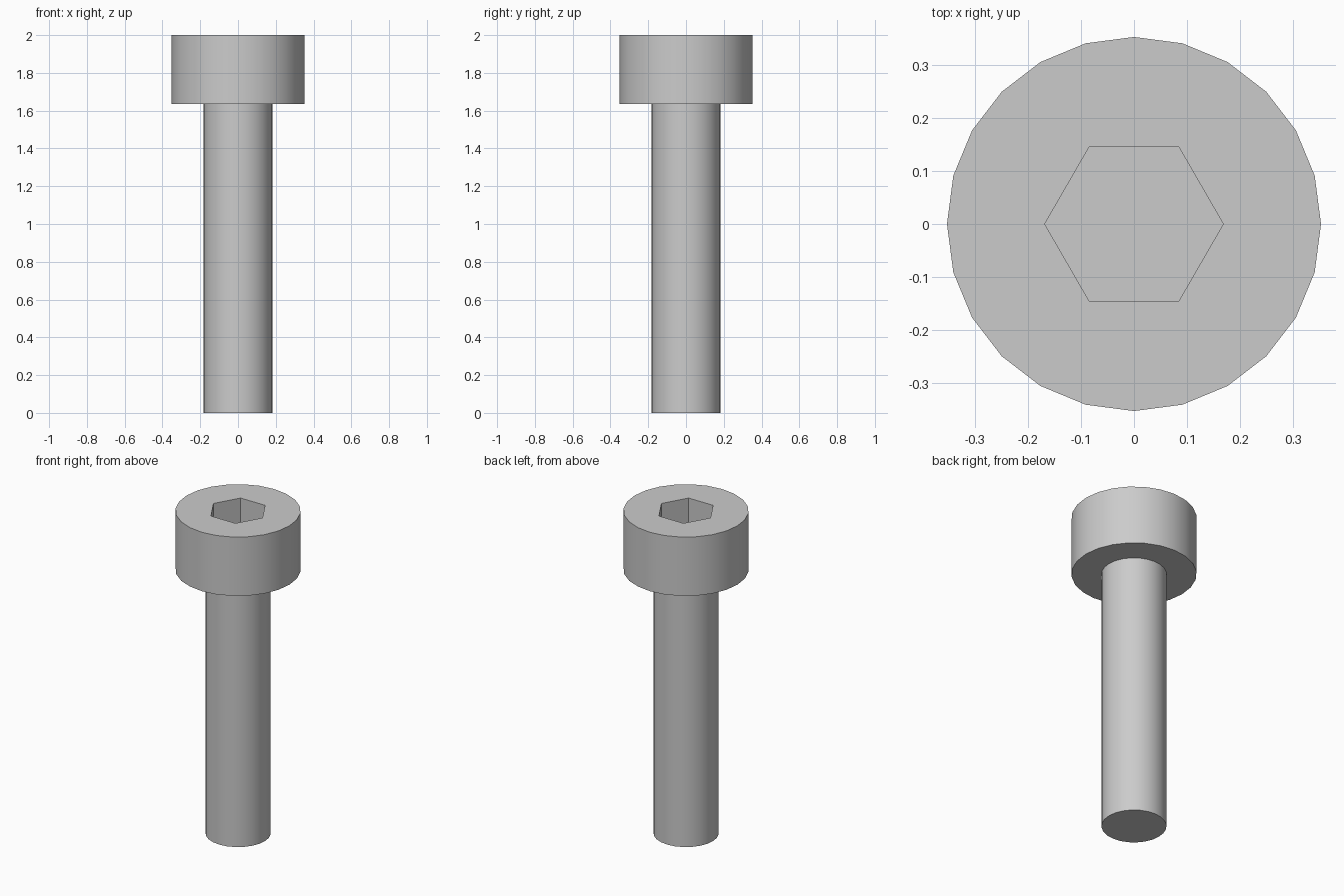
import bpy
import bmesh
import math

SIDES = 24
HEAD_R, SHAFT_R, HEX_R = 0.352, 0.183, 0.168
TOP, NECK, SOCKET_FLOOR = 2.0, 1.635, 1.81

cube = bpy.data.objects.get("Cube")
if cube:
    bpy.data.objects.remove(cube, do_unlink=True)

steel = bpy.data.materials.new("grey_steel")
steel.use_nodes = True
colour = (0.6, 0.6, 0.6, 1)
steel.diffuse_color = colour
steel.node_tree.nodes["Principled BSDF"].inputs["Base Color"].default_value = colour


def ring(bm, radius, z, sides):
    """Closed loop of vertices and edges, starting on +x."""
    verts = []
    for i in range(sides):
        a = math.tau * i / sides
        verts.append(bm.verts.new((radius * math.cos(a), radius * math.sin(a), z)))
    edges = [bm.edges.new((verts[i - 1], verts[i])) for i in range(sides)]
    return verts, edges


def walls(bm, low, high):
    """Side faces between two rings with equal vertex counts."""
    for i in range(len(low)):
        bm.faces.new((low[i - 1], low[i], high[i], high[i - 1]))


def finish(bm, name):
    bmesh.ops.recalc_face_normals(bm, faces=bm.faces[:])
    mesh = bpy.data.meshes.new(name)
    bm.to_mesh(mesh)
    bm.free()
    mesh.materials.append(steel)
    obj = bpy.data.objects.new(name, mesh)
    bpy.context.collection.objects.link(obj)
    bpy.ops.object.select_all(action='DESELECT')
    obj.select_set(True)
    bpy.context.view_layer.objects.active = obj
    bpy.ops.object.shade_smooth_by_angle(angle=math.radians(30))


# Head: flat top with a hexagonal socket, and an annular underside
bm = bmesh.new()
rim, rim_edges = ring(bm, HEAD_R, TOP, SIDES)
lower, lower_edges = ring(bm, HEAD_R, NECK, SIDES)
neck, neck_edges = ring(bm, SHAFT_R, NECK, SIDES)
mouth, mouth_edges = ring(bm, HEX_R, TOP, 6)
floor, _ = ring(bm, HEX_R, SOCKET_FLOOR, 6)
walls(bm, lower, rim)
walls(bm, neck, lower)
walls(bm, floor, mouth)
bm.faces.new(floor)
bmesh.ops.triangle_fill(bm, edges=rim_edges + mouth_edges, use_beauty=True)

# Shaft: plain cylinder welded to the head, closed at the tip
tip, _ = ring(bm, SHAFT_R, 0, SIDES)
walls(bm, tip, neck)
bm.faces.new(tip)
finish(bm, "socket_head_bolt")
